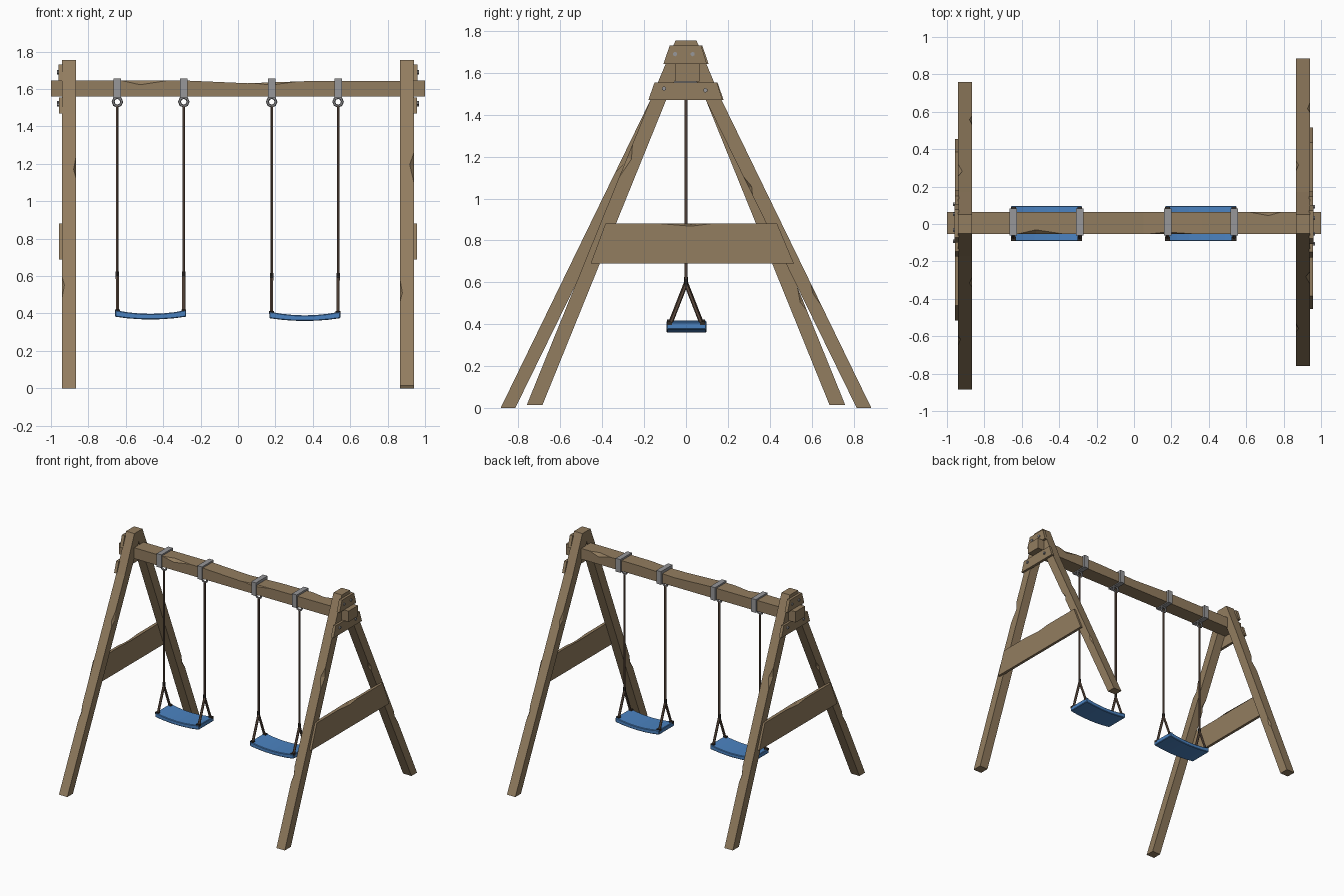
import bpy, bmesh, math
from mathutils import Vector, Matrix

if "Cube" in bpy.data.objects:
    bpy.data.objects.remove(bpy.data.objects["Cube"])


def material(name, col):
    m = bpy.data.materials.new(name)
    m.diffuse_color = (*col, 1)
    m.use_nodes = True
    m.node_tree.nodes["Principled BSDF"].inputs["Base Color"].default_value = m.diffuse_color
    return m


WOOD = material("weathered wood", (0.29, 0.205, 0.115))
BLUE = material("seat blue", (0.07, 0.225, 0.53))
GREY = material("metal grey", (0.31, 0.31, 0.32))
ROPE = material("rope brown", (0.125, 0.08, 0.056))
DARK = material("dark binding", (0.03, 0.024, 0.02))


def finish(bm, name, mat):
    bmesh.ops.recalc_face_normals(bm, faces=bm.faces[:])
    me = bpy.data.meshes.new(name)
    bm.to_mesh(me)
    bm.free()
    me.materials.append(mat)
    ob = bpy.data.objects.new(name, me)
    bpy.context.collection.objects.link(ob)
    return ob


def prism(pts, a, b):
    """Extrude the closed outline of 3D points from offset a to offset b."""
    bm = bmesh.new()
    lo = [bm.verts.new(Vector(p) + Vector(a)) for p in pts]
    hi = [bm.verts.new(Vector(p) + Vector(b)) for p in pts]
    n = len(pts)
    bm.faces.new(lo)
    bm.faces.new(hi[::-1])
    for i in range(n):
        bm.faces.new((lo[i], hi[i], hi[(i + 1) % n], lo[(i + 1) % n]))
    bmesh.ops.recalc_face_normals(bm, faces=bm.faces[:])
    return bm


def chip(bm, at, length, depth1, depth2):
    """Knock a splinter out of the edge nearest to a point."""
    at = Vector(at)

    def gap(e):
        p, q = e.verts[0].co, e.verts[1].co
        t = min(1, max(0, (at - p).dot(q - p) / (q - p).length_squared))
        return (p + (q - p) * t - at).length

    bm.normal_update()
    e = min(bm.edges, key=gap)
    v1, v2 = e.verts
    p, q = v1.co.copy(), v2.co.copy()
    d = (q - p).normalized()
    mid = p + d * (at - p).dot(d)
    made = []
    for s in (-0.5, 0.1, 0.5):
        _, v = bmesh.utils.edge_split(e, v1, 0.5)
        v.co = mid + d * length * s
        made.append(v)
        e = next(k for k in v.link_edges if k.other_vert(v) == v2)
        v1 = v
    a, b, c = made
    apex = []
    for f, dep in zip(list(b.link_faces), (depth1, depth2)):
        inward = f.normal.cross(d).normalized()
        if inward.dot(f.calc_center_median() - b.co) < 0:
            inward = -inward
        pos = b.co + inward * dep
        before = set(bm.verts)
        bmesh.utils.face_split(f, a, c, coords=[pos])
        apex.append(next(v for v in bm.verts if v not in before))
    bm.verts.remove(b)
    bm.faces.new((a, apex[0], apex[1]))
    bm.faces.new((apex[0], c, apex[1]))


def box(name, x0, x1, y0, y1, z0, z1, mat):
    bm = prism([(x0, y0, z0), (x1, y0, z0), (x1, y0, z1), (x0, y0, z1)],
               (0, 0, 0), (0, y1 - y0, 0))
    return finish(bm, name, mat)


def tube(name, p, q, r, mat, sides=6):
    p, q = Vector(p), Vector(q)
    bm = bmesh.new()
    rot = (q - p).to_track_quat('Z', 'Y').to_matrix().to_4x4()
    bmesh.ops.create_cone(bm, cap_ends=True, segments=sides, radius1=r, radius2=r,
                          depth=(q - p).length,
                          matrix=Matrix.Translation((p + q) / 2) @ rot)
    return finish(bm, name, mat)


# End frames: the left one is the right one turned half a circle
for s, side in ((1, "right"), (-1, "left")):
    def panel(name, outline, x0, x1, chips=()):
        bm = prism([(0, s * y, z) for y, z in outline], (s * x0, 0, 0), (s * x1, 0, 0))
        for x, y, z, ln, d1, d2 in chips:
            chip(bm, (s * x, s * y, z), ln, d1, d2)
        finish(bm, side + "_" + name, WOOD)

    panel("short_leg",
          [(-0.76, 0.015), (-0.685, 0.015), (-0.095, 1.47), (0, 1.68), (0, 1.755),
           (-0.05, 1.755), (-0.17, 1.47)], 0.867, 0.94,
          [(0.94, -0.287, 1.18, 0.17, 0.022, 0.022),
           (0.867, -0.55, 0.52, 0.12, 0.012, 0.015)])
    panel("long_leg",
          [(0.885, 0), (0.815, 0), (0.095, 1.47), (0, 1.66), (0, 1.755),
           (0.05, 1.755), (0.17, 1.47)], 0.867, 0.94,
          [(0.94, 0.295, 1.06, 0.1, 0.018, 0.015),
           (0.94, 0.62, 0.54, 0.12, 0.012, 0.012),
           (0.867, 0.31, 1.18, 0.12, 0.012, 0.018)])
    # Cross brace and the two joining plates
    panel("brace", [(-0.455, 0.69), (0.515, 0.69), (0.435, 0.88), (-0.385, 0.88)],
          0.935, 0.957, [(0.957, 0.0, 0.88, 0.24, 0.03, 0.012)])
    panel("lower_plate", [(-0.18, 1.47), (0.175, 1.47), (0.147, 1.555), (-0.15, 1.555)],
          0.935, 0.957)
    panel("upper_plate", [(-0.108, 1.642), (0.1, 1.642), (0.073, 1.73), (-0.078, 1.73)],
          0.935, 0.96)
    for y, z in ((-0.105, 1.525), (0.092, 1.517), (-0.052, 1.69), (0.032, 1.69)):
        tube(side + "_bolt", (s * 0.945, s * y, z), (s * 0.967, s * y, z), 0.011, GREY, 6)

# Top beam, worn lower in the middle
beam = prism([(-1, 0, 1.56), (1, 0, 1.56), (1, 0, 1.645), (0.36, 0, 1.642), (0.05, 0, 1.631),
              (-0.27, 0, 1.645), (-1, 0, 1.645)], (0, -0.053, 0), (0, 0.065, 0))
chip(beam, (-0.5, -0.053, 1.645), 0.24, 0.022, 0.022)
chip(beam, (0.7, 0.065, 1.645), 0.18, 0.02, 0.025)
chip(beam, (0.2, -0.053, 1.636), 0.24, 0.01, 0.014)
finish(beam, "top_beam", WOOD)

# Two swings
for xl, xr, z0 in ((-0.645, -0.29, 0.0), (0.18, 0.535, -0.008)):
    for x in (xl, xr):
        box("beam_strap", x - 0.02, x + 0.02, -0.062, 0.082, 1.553, 1.657, GREY)
        # Hanging ring
        bpy.ops.mesh.primitive_torus_add(major_segments=8, minor_segments=6,
                                         major_radius=0.023, minor_radius=0.008,
                                         location=(x, 0, 1.532),
                                         rotation=(math.pi / 2, 0, 0))
        ring = bpy.context.object
        ring.name = "hanging_ring"
        ring.data.materials.append(GREY)
        # Rope, binding and the two seat strands
        tube("rope", (x, 0, 1.515), (x, 0, 0.59 + z0), 0.008, ROPE)
        tube("rope_binding", (x, 0, 0.585 + z0), (x, 0, 0.625 + z0), 0.0105, DARK)
        for sy in (-1, 1):
            tube("seat_strand", (x, 0, 0.6 + z0), (x, sy * 0.078, 0.4 + z0), 0.0095, ROPE)
            box("strand_end", x - 0.013, x + 0.013, sy * 0.078 - 0.012, sy * 0.078 + 0.012,
                0.405 + z0, 0.422 + z0, DARK)
    # Sagging seat
    cx, h, n = (xl + xr) / 2, 0.19, 6
    us = [-1 + 2 * i / n for i in range(n + 1)]
    low = [(cx + h * u, -0.092, 0.368 + 0.015 * u * u + z0) for u in us]
    top = [(cx + h * u, -0.092, 0.398 + 0.02 * u * u + z0) for u in reversed(us)]
    seat = finish(prism(low + top, (0, 0, 0), (0, 0.189, 0)), "seat", BLUE)
    bev = seat.modifiers.new("worn edge", 'BEVEL')
    bev.width = 0.004
    bev.segments = 1
    bev.limit_method = 'ANGLE'
